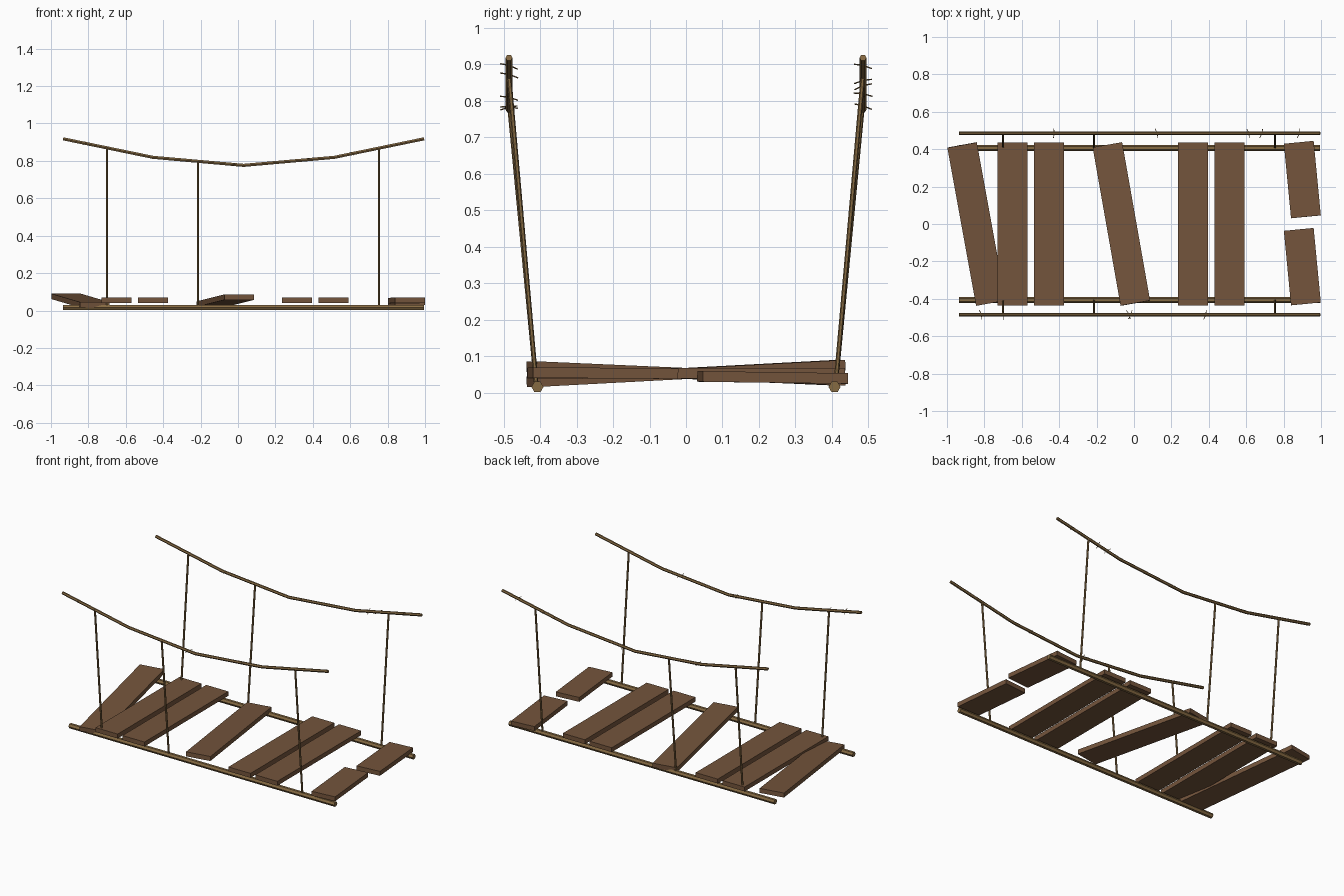
import bpy, bmesh, math, random
from mathutils import Vector, Matrix

if "Cube" in bpy.data.objects:
    bpy.data.objects.remove(bpy.data.objects["Cube"])

random.seed(4)


def material(name, rgb):
    m = bpy.data.materials.new(name)
    m.diffuse_color = (*rgb, 1)
    m.use_nodes = True
    m.node_tree.nodes["Principled BSDF"].inputs["Base Color"].default_value = m.diffuse_color
    return m


WOOD = material("plank brown", (0.175, 0.090, 0.045))
ROPE = material("rope tan", (0.24, 0.145, 0.055))


def finish(name, bm, mat):
    bmesh.ops.recalc_face_normals(bm, faces=bm.faces)
    me = bpy.data.meshes.new(name)
    bm.to_mesh(me)
    bm.free()
    me.materials.append(mat)
    ob = bpy.data.objects.new(name, me)
    bpy.context.collection.objects.link(ob)
    return ob


def add_tube(bm, points, radius, sides=6):
    """Sweep a capped polygon tube along a list of points."""
    pts = [Vector(p) for p in points]
    rings = []
    for i, p in enumerate(pts):
        d = (pts[min(i + 1, len(pts) - 1)] - pts[max(i - 1, 0)]).normalized()
        ref = Vector((0, 1, 0)) if abs(d.y) < 0.8 else Vector((0, 0, 1))
        u = (ref - d * ref.dot(d)).normalized()
        v = d.cross(u)
        rings.append([bm.verts.new(p + radius * (u * math.cos(a) + v * math.sin(a)))
                      for a in (math.tau * k / sides for k in range(sides))])
    for a, b in zip(rings, rings[1:]):
        for k in range(sides):
            n = (k + 1) % sides
            bm.faces.new((a[k], a[n], b[n], b[k]))
    bm.faces.new(rings[0])
    bm.faces.new(rings[-1])


def tube(name, points, radius, sides=6):
    bm = bmesh.new()
    add_tube(bm, points, radius, sides)
    return finish(name, bm, ROPE)


def plank(name, x, y, z, length, turn=0, tilt=0):
    bm = bmesh.new()
    m = (Matrix.Translation((x, y, z)) @ Matrix.Rotation(math.radians(turn), 4, 'Z')
         @ Matrix.Rotation(math.radians(tilt), 4, 'X')
         @ Matrix.Diagonal((0.16, length, 0.029, 1)))
    bmesh.ops.create_cube(bm, size=1, matrix=m)
    return finish(name, bm, WOOD)


# Sagging line of the hand ropes
SAG = [(-0.935, 0.918), (-0.455, 0.819), (0.03, 0.776), (0.515, 0.819), (0.995, 0.918)]


def sag_height(x):
    for (x0, z0), (x1, z1) in zip(SAG, SAG[1:]):
        if x <= x1:
            return z0 + (z1 - z0) * (x - x0) / (x1 - x0)
    return SAG[-1][1]


# Ropes and hangers on both sides
FRAYS = {"front": (-0.82, -0.70, -0.03, -0.02, 0.38), "back": (-0.43, 0.12, 0.61, 0.68, 0.88)}
for side, s in (("front", -1), ("back", 1)):
    tube(f"{side}_floor_rope", [(-0.935, s * 0.407, 0.016), (0.995, s * 0.407, 0.016)], 0.0165)
    tube(f"{side}_hand_rope", [(x, s * 0.485, z) for x, z in SAG], 0.0095)
    for i, x in enumerate((-0.70, -0.215, 0.755)):
        tube(f"{side}_hanger_{i + 1}",
             [(x, s * 0.41, 0.02), (x, s * 0.485, sag_height(x))], 0.0062)

    # Loose fibres sticking out of the hand rope
    bm = bmesh.new()
    for x in FRAYS[side]:
        c = Vector((x, s * 0.485, sag_height(x)))
        d = Vector((random.uniform(-0.5, 0.5), 1, random.uniform(-0.4, 0.4))).normalized()
        bend = Vector((0.004, 0, 0.003))
        add_tube(bm, [c - d * 0.026, c + bend, c + d * 0.026], 0.0018, 4)
    finish(f"{side}_rope_frays", bm, ROPE)

# Level planks
for i, x in enumerate((-0.65, -0.455, 0.315, 0.51)):
    plank(f"level_plank_{i + 1}", x, 0, 0.054, 0.87)

# Skewed planks, each with one end raised
plank("skewed_plank_left", -0.8425, 0, 0.053, 0.86, 10.3, 3.0)
plank("skewed_plank_middle", -0.0675, 0, 0.053, 0.86, 10.0, -2.5)

# Snapped plank in two halves
plank("broken_plank_back", 0.90, 0.2375, 0.042, 0.40, 5.5, -0.8)
plank("broken_plank_front", 0.90, -0.228, 0.054, 0.40, 5.5, -0.4)
